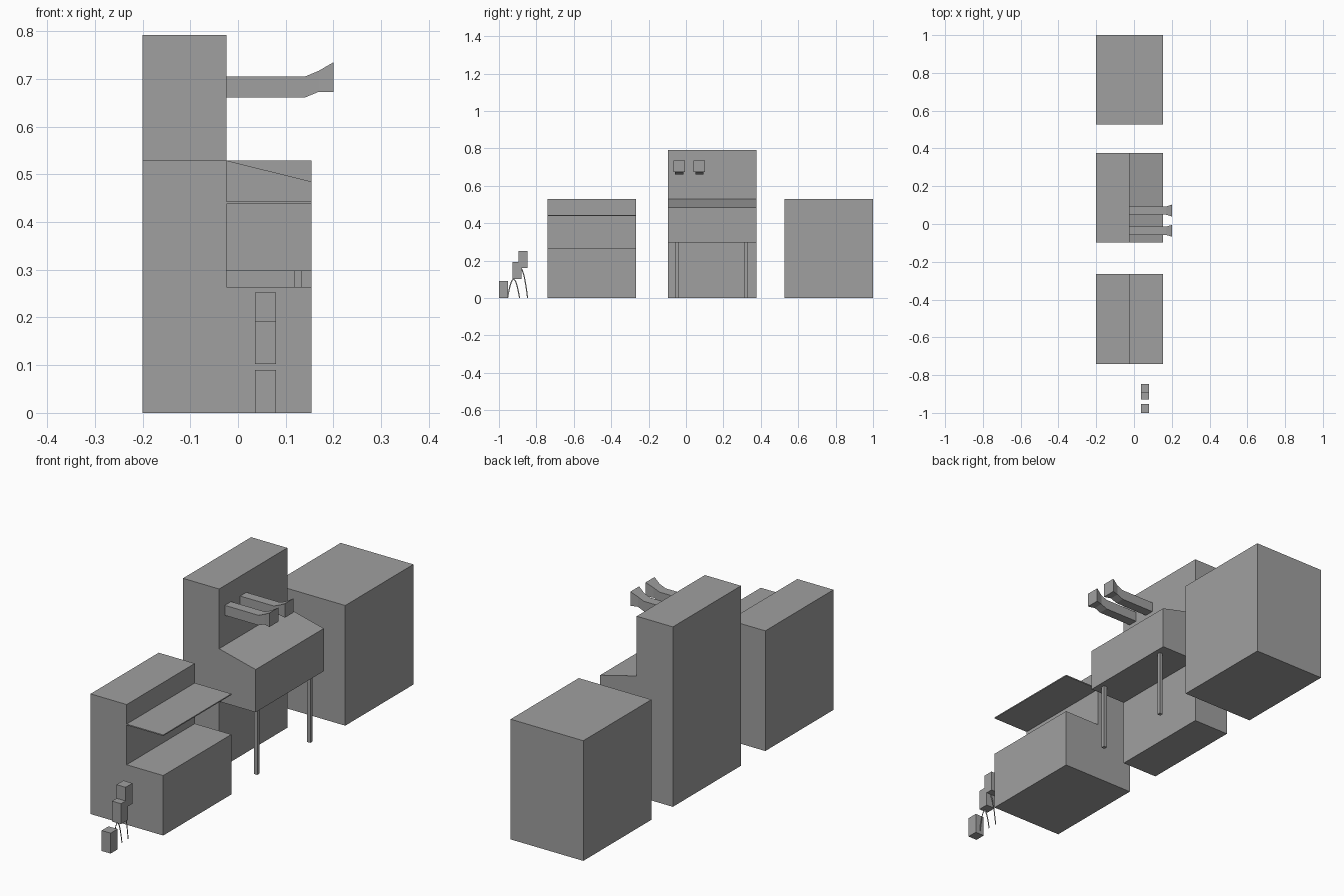
import bpy
import bmesh
from mathutils import Vector

cube = bpy.data.objects.get("Cube")
if cube:
    bpy.data.objects.remove(cube, do_unlink=True)

grey = bpy.data.materials.new("plain grey")
grey.use_nodes = True
colour = (0.35, 0.35, 0.35, 1)
grey.diffuse_color = colour
grey.node_tree.nodes["Principled BSDF"].inputs["Base Color"].default_value = colour


def finish(name, bm):
    bmesh.ops.recalc_face_normals(bm, faces=bm.faces)
    mesh = bpy.data.meshes.new(name)
    bm.to_mesh(mesh)
    bm.free()
    mesh.materials.append(grey)
    obj = bpy.data.objects.new(name, mesh)
    bpy.context.collection.objects.link(obj)
    return obj


def prism(name, profile, y0, y1):
    """Extrude an x-z profile along y."""
    bm = bmesh.new()
    face = bm.faces.new([bm.verts.new((x, y0, z)) for x, z in profile])
    ext = bmesh.ops.extrude_face_region(bm, geom=[face])
    moved = [v for v in ext["geom"] if isinstance(v, bmesh.types.BMVert)]
    bmesh.ops.translate(bm, verts=moved, vec=(0, y1 - y0, 0))
    return finish(name, bm)


def box(name, x0, x1, y0, y1, z0, z1):
    return prism(name, [(x0, z0), (x1, z0), (x1, z1), (x0, z1)], y0, y1)


def arm(name, y):
    """Loft rectangular sections along x: straight, rising, then flared."""
    bm = bmesh.new()
    rings = []
    for x, low, high, half in [(WALL, .661, .705, .0215), (.14, .661, .705, .0215),
                               (.169, .673, .717, .0215), (.2, .673, .735, .031)]:
        rings.append([bm.verts.new((x, y + s * half, z))
                      for s, z in ((-1, low), (1, low), (1, high), (-1, high))])
    for a, b in zip(rings, rings[1:]):
        for i in range(4):
            j = (i + 1) % 4
            bm.faces.new((a[i], a[j], b[j], b[i]))
    bm.faces.new(rings[0])
    bm.faces.new(rings[-1])
    return finish(name, bm)


def ribbon(name, x, apex_y, reach, height, start, half=0.003, steps=16):
    """Flat strip following a parabola in the y-z plane."""
    bm = bmesh.new()
    last = None
    for i in range(steps + 1):
        u = start + (1 - start) * i / steps
        centre = Vector((x, apex_y + reach * u, height * (1 - u * u)))
        side = Vector((0, 2 * height * u, reach)).normalized() * half
        pair = [bm.verts.new(centre + side), bm.verts.new(centre - side)]
        for v in pair:
            v.co.z = max(v.co.z, 0)
        if last:
            bm.faces.new((last[0], last[1], pair[1], pair[0]))
        last = pair
    return finish(name, bm)


BACK, WALL, FRONT = -0.2, -0.024, 0.154
ROOF = 0.529

# Stepped building with a thin awning
prism("stepped_building", [(BACK, 0), (FRONT, 0), (FRONT, .264), (WALL, .264),
                           (WALL, ROOF), (BACK, ROOF)], -.74, -.266)
box("awning", WALL, FRONT, -.74, -.266, .438, .443)

# Tall building with a sloped overhang on two posts
box("tower", BACK, WALL, -.097, .377, 0, .792)
prism("sloped_overhang", [(WALL, .297), (FRONT, .297), (FRONT, .485), (WALL, ROOF)],
      -.097, .377)
for side, y in (("right", -.048), ("left", .321)):
    box(f"post_{side}", .117, .133, y - .008, y + .008, 0, .297)

# Pair of flared arms on the tower
for side, y in (("right", -.036), ("left", .071)):
    arm(f"arm_{side}", y)

# Plain building
box("plain_building", BACK, FRONT, .526, 1, 0, ROOF)

# Climbing blocks with their arcs
for i, (y, z) in enumerate([(-1, 0), (-.928, .102), (-.896, .162)]):
    box(f"small_block_{i + 1}", .036, .08, y, y + .048, z, z + .09)
ribbon("low_arc", .058, -.922, .032, .1, -1)
ribbon("high_arc", .058, -.885, .038, .158, 0)
